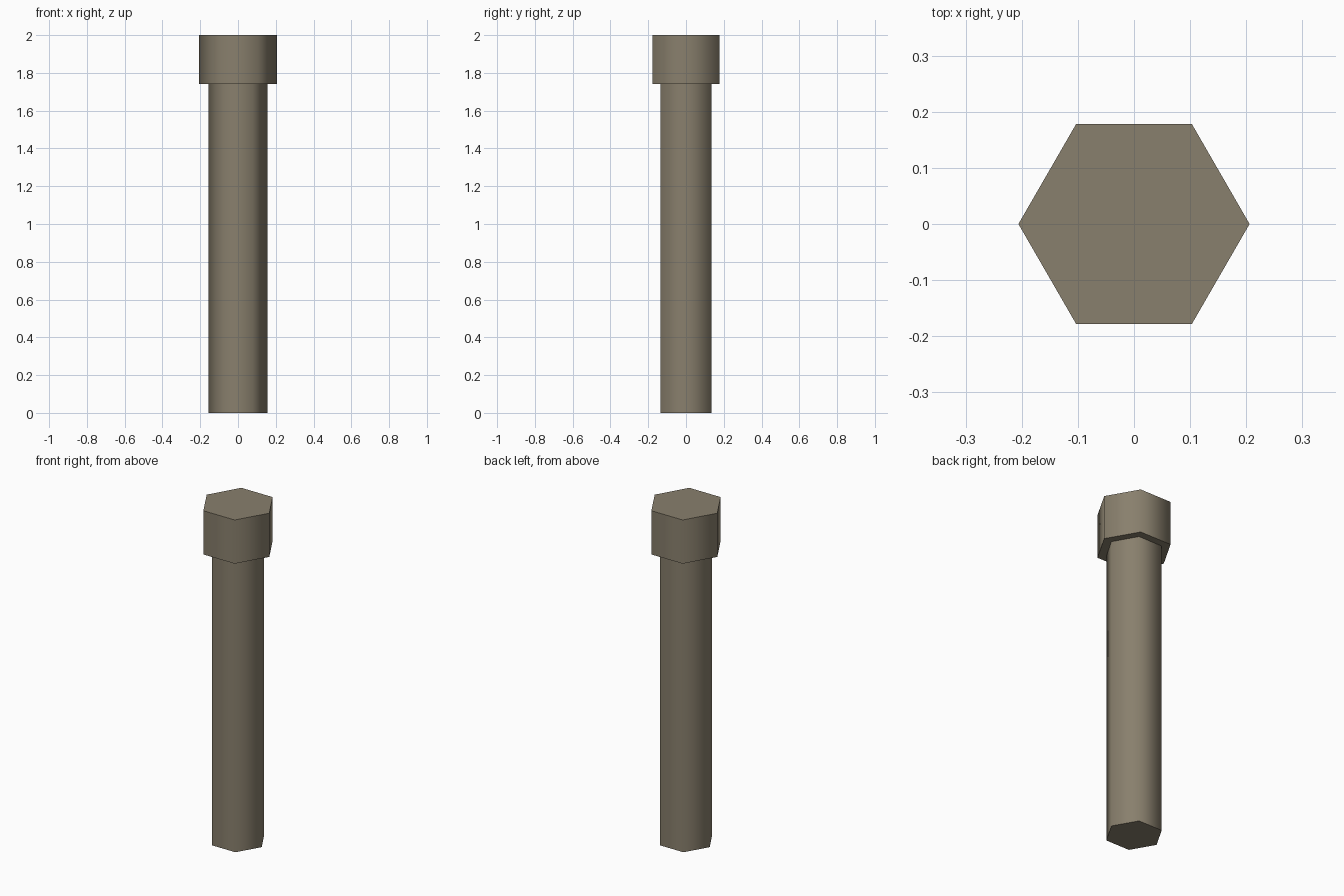
import bpy, math

if "Cube" in bpy.data.objects:
    bpy.data.objects.remove(bpy.data.objects["Cube"])

metal = bpy.data.materials.new("dull_bronze_metal")
metal.diffuse_color = (0.25, 0.215, 0.153, 1)
metal.use_nodes = True
metal.node_tree.nodes["Principled BSDF"].inputs["Base Color"].default_value = metal.diffuse_color


def hex_prism(name, radius, z0, z1):
    # six-sided prism with corners on the x axis, smooth sides and sharp caps
    bpy.ops.mesh.primitive_cylinder_add(
        vertices=6, radius=radius, depth=z1 - z0,
        location=(0, 0, (z0 + z1) / 2), rotation=(0, 0, math.radians(30)))
    ob = bpy.context.object
    ob.name = name
    bpy.ops.object.transform_apply(location=False, rotation=True, scale=True)
    ob.data.materials.append(metal)
    bpy.ops.object.shade_smooth_by_angle(angle=math.radians(65))
    return ob


# Long shaft and wider head
hex_prism("bolt_shaft", 0.156, 0.0, 1.74)
hex_prism("bolt_head", 0.206, 1.74, 2.0)
